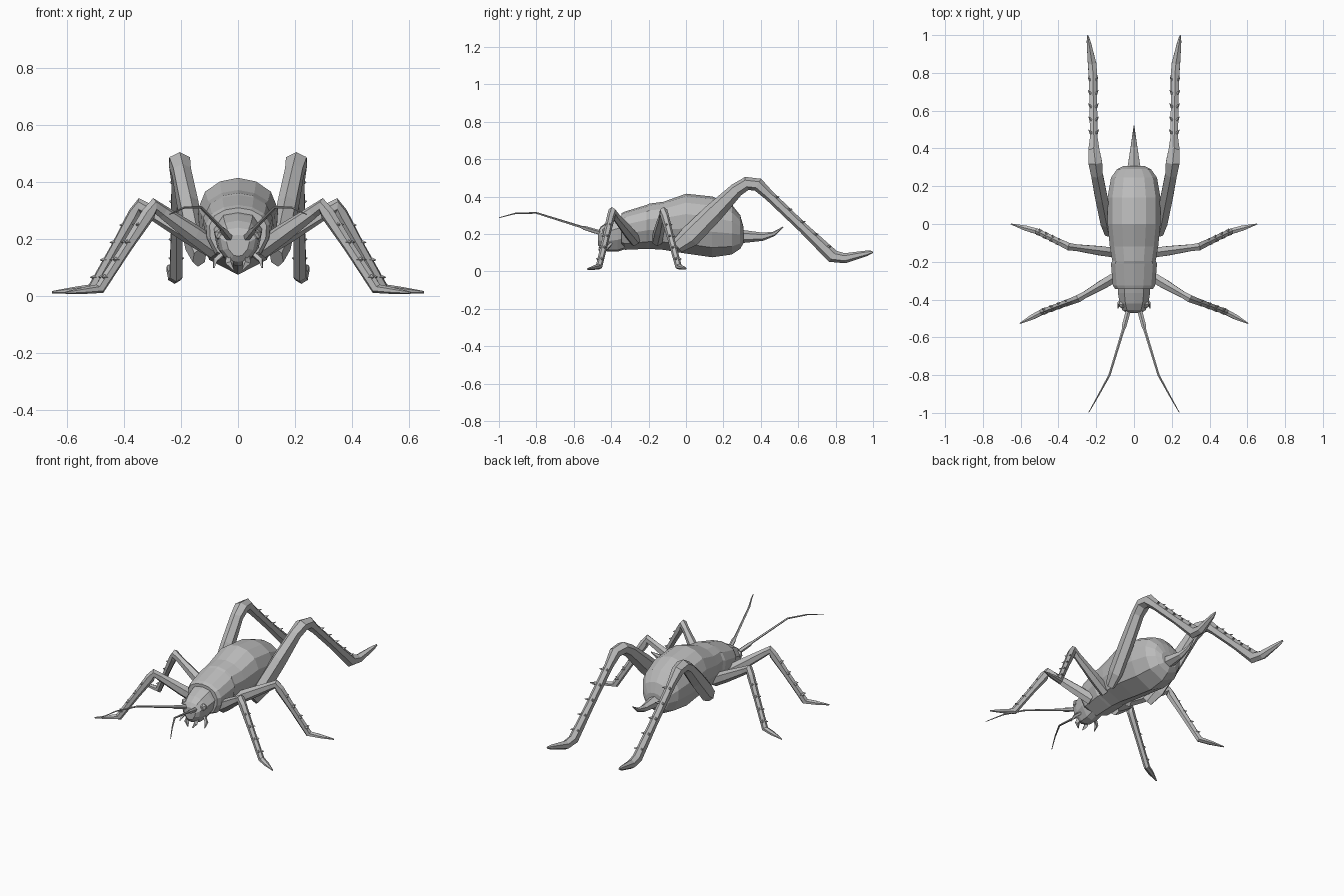
import bpy, bmesh, math
from mathutils import Vector

cube = bpy.data.objects.get("Cube")
if cube:
    bpy.data.objects.remove(cube, do_unlink=True)

grey = bpy.data.materials.new("plain grey")
grey.use_nodes = True
grey.diffuse_color = (0.5, 0.5, 0.5, 1)
grey.node_tree.nodes["Principled BSDF"].inputs["Base Color"].default_value = (0.5, 0.5, 0.5, 1)
UP = Vector((0, 0, 1))


def finish(bm, name, mirrored=False):
    """Turn a bmesh into a flat shaded object, optionally mirrored left to right."""
    bmesh.ops.recalc_face_normals(bm, faces=bm.faces)
    mesh = bpy.data.meshes.new(name)
    bm.to_mesh(mesh)
    bm.free()
    mesh.materials.append(grey)
    obj = bpy.data.objects.new(name, mesh)
    bpy.context.collection.objects.link(obj)
    if mirrored:
        mod = obj.modifiers.new("mirror", "MIRROR")
        mod.use_mirror_merge = False
    return obj


def skin(bm, rings):
    """Bridge rings of points and cap both ends."""
    loops = [[bm.verts.new(p) for p in ring] for ring in rings]
    n = len(loops[0])
    for a, b in zip(loops, loops[1:]):
        for i in range(n):
            j = (i + 1) % n
            bm.faces.new((a[i], a[j], b[j], b[i]))
    bm.faces.new(loops[0])
    bm.faces.new(loops[-1])


def frame(t):
    side = t.cross(UP).normalized()
    return side, side.cross(t).normalized()


def tube(bm, path, sides=6):
    """Tapered tube; each path entry is (point, half width, half height)."""
    pts = [Vector(p) for p, w, h in path]
    rings = []
    for i, (p, w, h) in enumerate(path):
        t = pts[min(i + 1, len(pts) - 1)] - pts[max(i - 1, 0)]
        side, up = frame(t.normalized())
        angles = [math.tau * k / sides for k in range(sides)]
        rings.append([pts[i] + side * w * math.sin(a) + up * h * math.cos(a) for a in angles])
    skin(bm, rings)


def spines(bm, start, end, count, radius, length):
    """Pairs of small thorns along a shin, leaning towards the foot."""
    start, end = Vector(start), Vector(end)
    t = (end - start).normalized()
    side, up = frame(t)
    for k in range(count):
        p = start.lerp(end, (k + 0.7) / (count + 0.3))
        for s in (-1, 1):
            out = (up + side * s * 0.8).normalized()
            base = p + out * radius * 0.5
            tip = base + out * length + t * length * 0.5
            tube(bm, [(base, 0.012, 0.012), (tip, 0.001, 0.001)], 4)


def shell(name, profile, stations):
    """Loft a half profile, mirrored, through (y, half width, bottom, top)."""
    full = profile + [(-x, z) for x, z in reversed(profile[1:-1])]
    bm = bmesh.new()
    skin(bm, [[(x * w, y, lo + z * (hi - lo)) for x, z in full] for y, w, lo, hi in stations])
    return finish(bm, name)


# Body with ridged back and keeled belly
section = [(0, 1), (0.45, 0.96), (0.82, 0.85), (1, 0.66), (0.97, 0.42), (0.72, 0.16), (0, 0)]
shell("body", section, [
    (-0.345, 0.100, 0.125, 0.310), (-0.325, 0.112, 0.115, 0.320),
    (-0.210, 0.122, 0.120, 0.355), (-0.195, 0.115, 0.120, 0.362),
    (-0.120, 0.128, 0.115, 0.372), (0.000, 0.140, 0.095, 0.415),
    (0.140, 0.140, 0.075, 0.400), (0.245, 0.122, 0.090, 0.357),
    (0.290, 0.090, 0.120, 0.300), (0.307, 0.055, 0.150, 0.240)])

# Head
face = [(0, 1), (0.6, 0.95), (1, 0.68), (0.85, 0.35), (0.4, 0.05), (0, 0)]
shell("head", face, [
    (-0.32, 0.085, 0.12, 0.300), (-0.365, 0.085, 0.105, 0.287),
    (-0.42, 0.076, 0.105, 0.265), (-0.455, 0.062, 0.12, 0.240), (-0.47, 0.04, 0.14, 0.215)])

# Eyes
bm = bmesh.new()
bmesh.ops.create_icosphere(bm, subdivisions=1, radius=0.024)
bmesh.ops.translate(bm, verts=bm.verts, vec=(0.06, -0.425, 0.215))
finish(bm, "eyes", True)

# Jaws and feelers
bm = bmesh.new()
tube(bm, [((0.025, -0.435, 0.15), 0.018, 0.018), ((0.03, -0.455, 0.115), 0.014, 0.014),
          ((0.015, -0.465, 0.09), 0.002, 0.002)], 4)
tube(bm, [((0.05, -0.40, 0.15), 0.010, 0.010), ((0.08, -0.42, 0.125), 0.010, 0.010),
          ((0.085, -0.445, 0.10), 0.003, 0.003)], 4)
finish(bm, "mouthparts", True)

# Antennae
bm = bmesh.new()
tube(bm, [((0.025, -0.44, 0.20), 0.014, 0.014), ((0.052, -0.54, 0.23), 0.013, 0.012),
          ((0.057, -0.56, 0.237), 0.008, 0.007), ((0.13, -0.80, 0.312), 0.006, 0.005),
          ((0.19, -0.91, 0.310), 0.004, 0.004), ((0.24, -0.998, 0.287), 0.002, 0.002)], 5)
finish(bm, "antennae", True)

# Tail spike
bm = bmesh.new()
tube(bm, [((0, 0.27, 0.187), 0.045, 0.042), ((0, 0.31, 0.186), 0.038, 0.034),
          ((0, 0.41, 0.185), 0.020, 0.022), ((0, 0.47, 0.200), 0.010, 0.012),
          ((0, 0.52, 0.238), 0.002, 0.002)])
finish(bm, "tail_spike", True).modifiers.clear()


def walking_leg(name, hip, knee, ankle, toe):
    """Thigh, knee, thorny shin and flat pointed foot."""
    hip, knee, ankle, toe = map(Vector, (hip, knee, ankle, toe))
    bm = bmesh.new()
    tube(bm, [(hip, 0.030, 0.036), (hip.lerp(knee, 0.35), 0.029, 0.034),
              (hip.lerp(knee, 0.85), 0.020, 0.024), (knee, 0.023, 0.026),
              (knee.lerp(ankle, 0.10), 0.021, 0.026), (knee.lerp(ankle, 0.5), 0.018, 0.020),
              (ankle, 0.017, 0.020), (ankle.lerp(toe, 0.45), 0.016, 0.012), (toe, 0.003, 0.004)])
    spines(bm, knee.lerp(ankle, 0.1), ankle, 4, 0.018, 0.020)
    finish(bm, name, True)


walking_leg("front_legs", (0.08, -0.27, 0.165), (0.295, -0.395, 0.318),
            (0.485, -0.465, 0.026), (0.605, -0.527, 0.012))
walking_leg("middle_legs", (0.08, -0.155, 0.165), (0.345, -0.12, 0.318),
            (0.510, -0.040, 0.026), (0.652, 0.0, 0.014))

# Jumping legs
bm = bmesh.new()
knee, ankle = Vector((0.212, 0.385, 0.463)), Vector((0.217, 0.785, 0.080))
tube(bm, [((0.135, -0.045, 0.135), 0.025, 0.040), ((0.15, 0.02, 0.185), 0.036, 0.058),
          ((0.175, 0.15, 0.315), 0.038, 0.053), ((0.198, 0.27, 0.435), 0.036, 0.038),
          ((0.205, 0.325, 0.470), 0.042, 0.036), (knee, 0.034, 0.036),
          (knee.lerp(ankle, 0.15), 0.024, 0.028), (knee.lerp(ankle, 0.6), 0.023, 0.027),
          (ankle, 0.026, 0.036), ((0.222, 0.85, 0.070), 0.026, 0.027),
          ((0.240, 0.965, 0.096), 0.012, 0.015), ((0.245, 0.998, 0.104), 0.004, 0.006)])
spines(bm, knee.lerp(ankle, 0.08), ankle, 5, 0.026, 0.030)
finish(bm, "jumping_legs", True)
